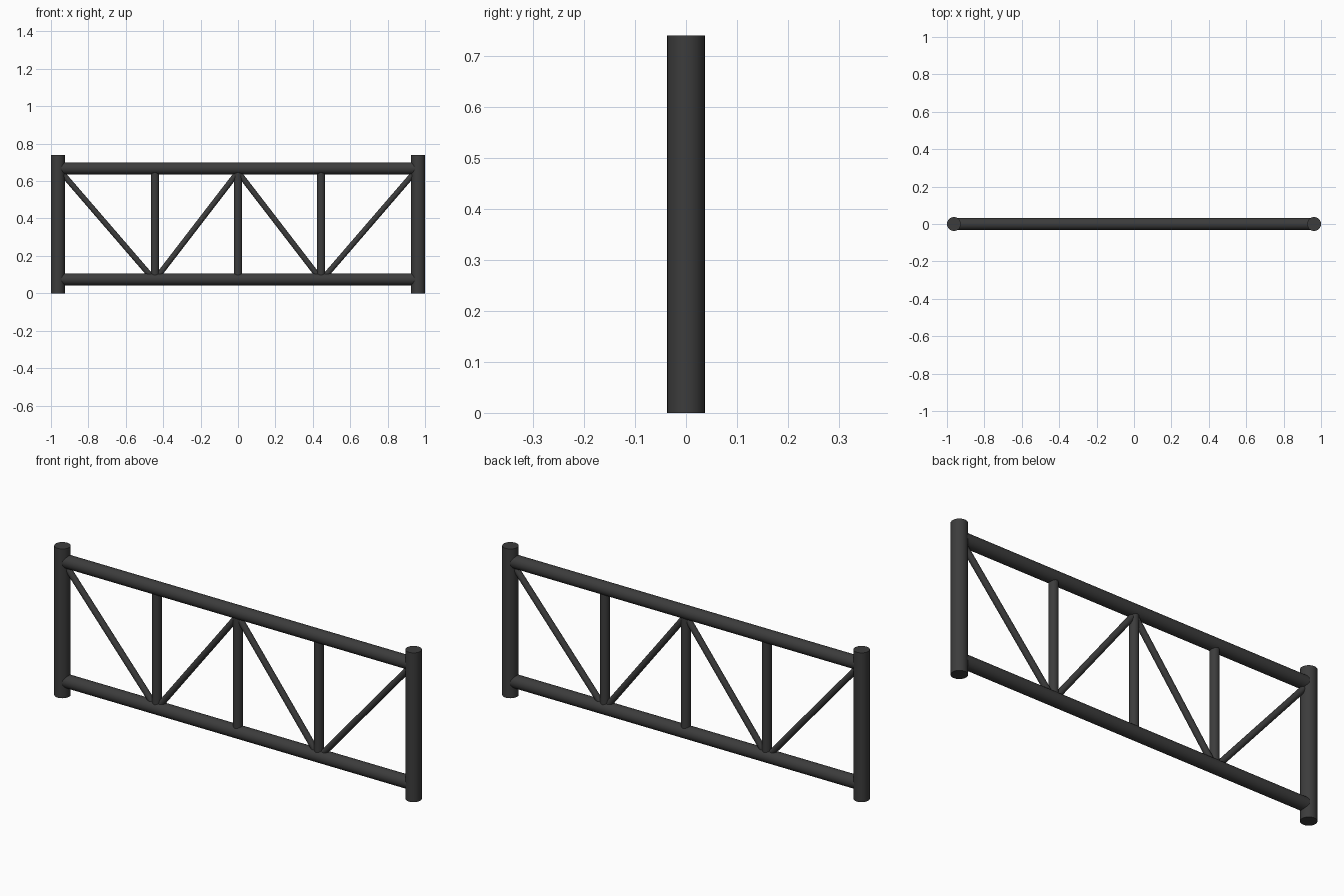
import bpy, math
from mathutils import Vector

if "Cube" in bpy.data.objects:
    bpy.data.objects.remove(bpy.data.objects["Cube"])

mat = bpy.data.materials.new("dark_metal")
mat.diffuse_color = (0.045, 0.045, 0.045, 1)
mat.use_nodes = True
mat.node_tree.nodes["Principled BSDF"].inputs["Base Color"].default_value = mat.diffuse_color


def tube(name, a, b, radius):
    """Round bar between two (x, z) points in the y = 0 plane."""
    a, b = Vector((a[0], 0, a[1])), Vector((b[0], 0, b[1]))
    d = b - a
    bpy.ops.mesh.primitive_cylinder_add(
        vertices=32, radius=radius, depth=d.length, location=(a + b) / 2,
        rotation=(0, math.atan2(d.x, d.z), 0))
    ob = bpy.context.object
    ob.name = name
    ob.data.materials.append(mat)
    bpy.ops.object.shade_smooth_by_angle(angle=math.radians(35))


# Horizontal rails, ending inside the posts
tube("top_rail", (-0.955, 0.668), (0.955, 0.668), 0.032)
tube("bottom_rail", (-0.955, 0.075), (0.955, 0.075), 0.032)

# Middle upright
tube("centre_upright", (0, 0.09), (0, 0.65), 0.022)

# Mirrored posts, uprights and diagonal braces
for side, s in (("left", -1), ("right", 1)):
    tube(side + "_end_post", (s * 0.963, 0), (s * 0.963, 0.74), 0.037)
    tube(side + "_upright", (s * 0.444, 0.09), (s * 0.444, 0.65), 0.022)
    tube(side + "_outer_brace", (s * 0.943, 0.645), (s * 0.464, 0.09), 0.015)
    tube(side + "_inner_brace", (s * 0.003, 0.645), (s * 0.43, 0.09), 0.015)
